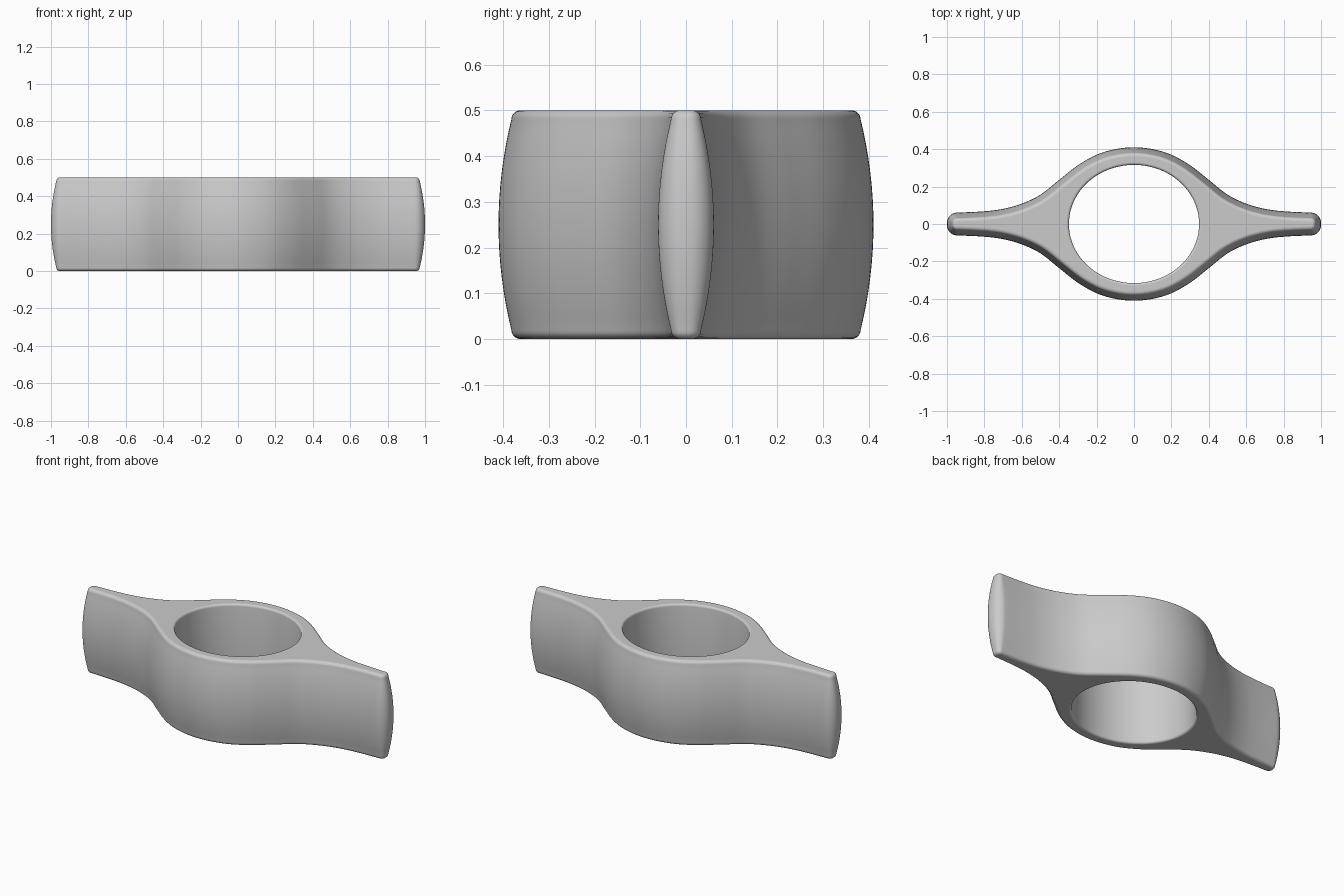
import bpy, bmesh, math
from mathutils import Vector

cube = bpy.data.objects.get("Cube")
if cube:
    bpy.data.objects.remove(cube, do_unlink=True)

HEIGHT, MID, ROUND = 0.5, 0.25, 0.02
BULGE = 0.028


def smooth_path(pts, steps):
    """Catmull-Rom curve through the inner points of pts."""
    out = []
    for a, b, c, d in zip(pts, pts[1:], pts[2:], pts[3:]):
        for i in range(steps):
            t = i / steps
            out.append(0.5 * (2 * b + (c - a) * t + (2 * a - 5 * b + 4 * c - d) * t ** 2
                              + (3 * b - a - 3 * c + d) * t ** 3))
    return out


def inset(loop, dist):
    """Move a clockwise loop inward along its normals."""
    out = []
    for i, p in enumerate(loop):
        nxt, prev = loop[(i + 1) % len(loop)], loop[i - 1]
        d = ((nxt - p).normalized() + (p - prev).normalized()).normalized()
        out.append(p + Vector((d.y, -d.x)) * dist)
    return out


def skin(bm, rings):
    """Join rings of equal length with quads; return the vertex rings."""
    vs = [[bm.verts.new(p) for p in r] for r in rings]
    for a, b in zip(vs, vs[1:]):
        n = len(a)
        for i in range(n):
            bm.faces.new((a[i], a[(i + 1) % n], b[(i + 1) % n], b[i]))
    return vs


# Quarter outline: ring shoulder flowing into a flat wing with a rounded tip
keys = [(-.1, .4), (0, .41), (.1, .4), (.2, .37), (.3, .314), (.4, .236), (.5, .157),
        (.6, .109), (.7, .081), (.8, .068), (.945, .061), (1.05, .06)]
quarter = smooth_path([Vector(k) for k in keys], 6)
for i in range(13):
    a = math.pi / 2 * (1 - i / 12)
    quarter.append(Vector((.945 + .055 * math.cos(a), .006 + .055 * math.sin(a))))
half = quarter + [Vector((p.x, -p.y)) for p in reversed(quarter)]
outline = half + [Vector((-p.x, p.y)) for p in reversed(half[1:-1])]

# Side profile: bulging wall with rounded rims, as (inset, z) pairs
upper = [(BULGE * (i / 8) ** 2, MID + (MID - ROUND) * i / 8) for i in range(9)]
for i in range(1, 7):
    t = math.pi / 2 * i / 6
    upper.append((BULGE + ROUND * (1 - math.cos(t)), HEIGHT - ROUND + ROUND * math.sin(t)))
profile = [(d, HEIGHT - z) for d, z in reversed(upper[1:])] + upper

# Bore profile: straight wall with small rounded rims, as (outset, z) pairs
R = 0.013
rim = [(R * (1 - math.cos(math.pi / 2 * i / 5)), HEIGHT - R + R * math.sin(math.pi / 2 * i / 5))
       for i in range(6)]
bore = [(d, HEIGHT - z) for d, z in reversed(rim)] + rim

bm = bmesh.new()
outer = skin(bm, [[(p.x, p.y, z) for p in inset(outline, d)] for d, z in profile])
N = 96
angles = [2 * math.pi * i / N for i in range(N)]
inner = skin(bm, [[((.348 + d) * math.cos(a), (.316 + d) * math.sin(a), z) for a in angles]
                  for d, z in bore])

# Flat top and bottom between outline and bore
for f in bm.faces:
    f.smooth = True
for k in (0, -1):
    edges = []
    for ring in (outer[k], inner[k]):
        edges += [bm.edges.get((ring[i - 1], ring[i])) for i in range(len(ring))]
    res = bmesh.ops.triangle_fill(bm, edges=edges, use_beauty=True, normal=(0, 0, 1))
    for g in res["geom"]:
        if isinstance(g, bmesh.types.BMFace):
            g.smooth = False
bmesh.ops.recalc_face_normals(bm, faces=bm.faces)

mesh = bpy.data.meshes.new("winged_ring")
bm.to_mesh(mesh)
bm.free()
body = bpy.data.objects.new("winged_ring", mesh)
bpy.context.collection.objects.link(body)

# Single plain grey
grey = bpy.data.materials.new("light_grey")
grey.use_nodes = True
colour = (0.6, 0.6, 0.6, 1)
grey.diffuse_color = colour
grey.node_tree.nodes["Principled BSDF"].inputs["Base Color"].default_value = colour
mesh.materials.append(grey)
